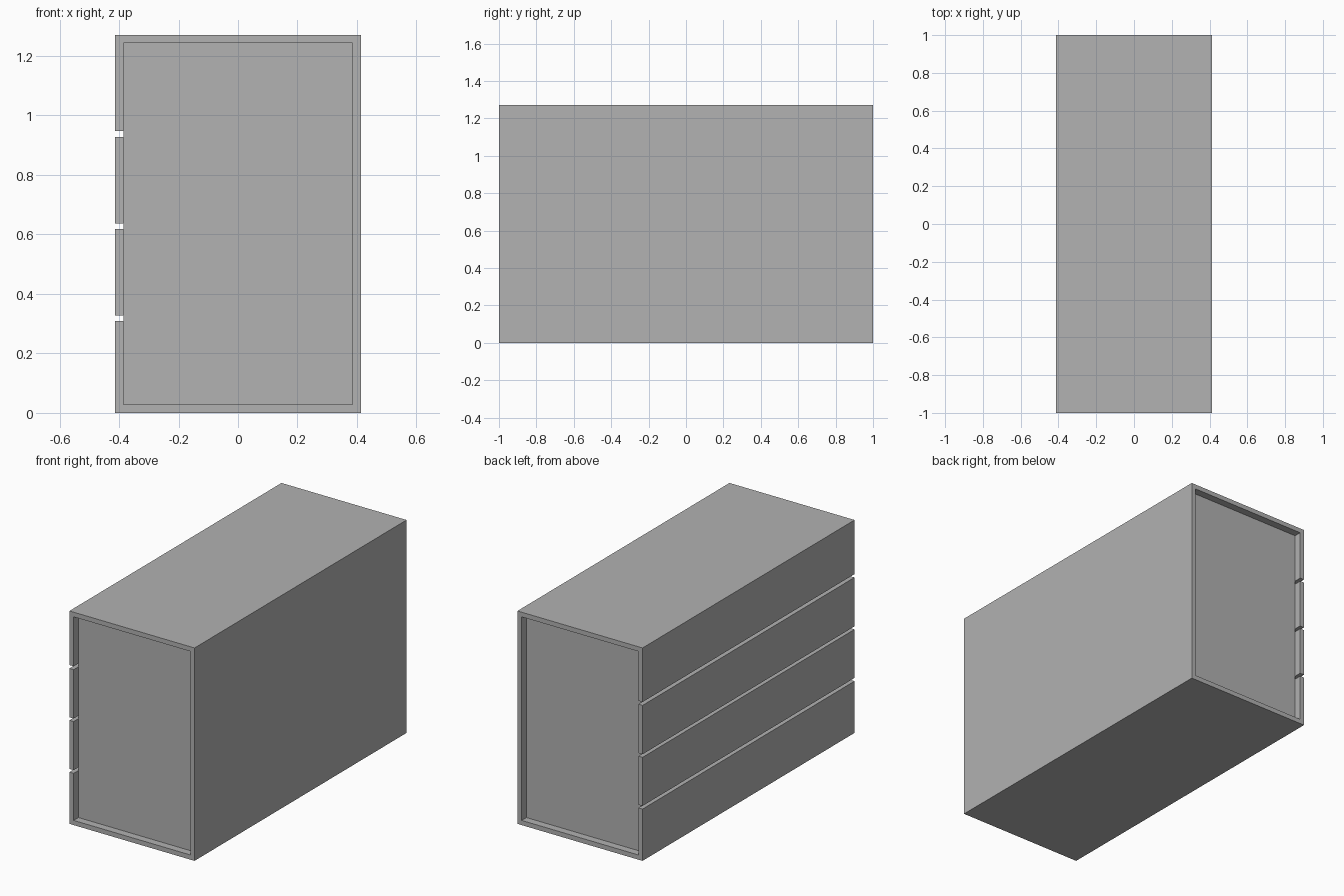
import bpy
import bmesh

if "Cube" in bpy.data.objects:
    bpy.data.objects.remove(bpy.data.objects["Cube"], do_unlink=True)

HALF_W, HALF_L, HEIGHT = 0.413, 1.0, 1.271
WALL = 0.028          # board thickness
RECESS = 0.045        # depth of the end panels behind the rim
GROOVES = [(0.309, 0.328), (0.618, 0.636), (0.928, 0.948)]

grey = bpy.data.materials.new("mid grey")
grey.use_nodes = True
colour = (0.445, 0.445, 0.445, 1)
grey.diffuse_color = colour
grey.node_tree.nodes["Principled BSDF"].inputs["Base Color"].default_value = colour


def extrude_profile(name, profile, half_length):
    """Extrude an x-z outline along y, centred on y = 0."""
    bm = bmesh.new()
    face = bm.faces.new([bm.verts.new((x, -half_length, z)) for x, z in profile])
    grown = bmesh.ops.extrude_face_region(bm, geom=[face])["geom"]
    moved = [v for v in grown if isinstance(v, bmesh.types.BMVert)]
    bmesh.ops.translate(bm, verts=moved, vec=(0, 2 * half_length, 0))
    bmesh.ops.recalc_face_normals(bm, faces=bm.faces)
    mesh = bpy.data.meshes.new(name)
    bm.to_mesh(mesh)
    bm.free()
    mesh.materials.append(grey)
    obj = bpy.data.objects.new(name, mesh)
    bpy.context.collection.objects.link(obj)
    return obj


def rectangle(x0, x1, z0, z1):
    return [(x0, z0), (x1, z0), (x1, z1), (x0, z1)]


inner = HALF_W - WALL
low, high = GROOVES[0][0], GROOVES[-1][1]

# Outer case: floor, left wall, roof and the end boards of the slatted side
extrude_profile("outer_case", [
    (-HALF_W, 0), (HALF_W, 0), (HALF_W, HEIGHT), (-HALF_W, HEIGHT),
    (-HALF_W, high), (-inner, high), (-inner, HEIGHT - WALL),
    (inner, HEIGHT - WALL), (inner, WALL), (-inner, WALL),
    (-inner, low), (-HALF_W, low)], HALF_L)

# Free slats between the grooves
for i, (below, above) in enumerate(zip(GROOVES, GROOVES[1:])):
    extrude_profile(f"side_slat_{i + 1}",
                    rectangle(-HALF_W, -inner, below[1], above[0]), HALF_L)

# Inner body, whose ends sit back from the rim
extrude_profile("inner_body",
                rectangle(-inner, inner, WALL, HEIGHT - WALL), HALF_L - RECESS)
